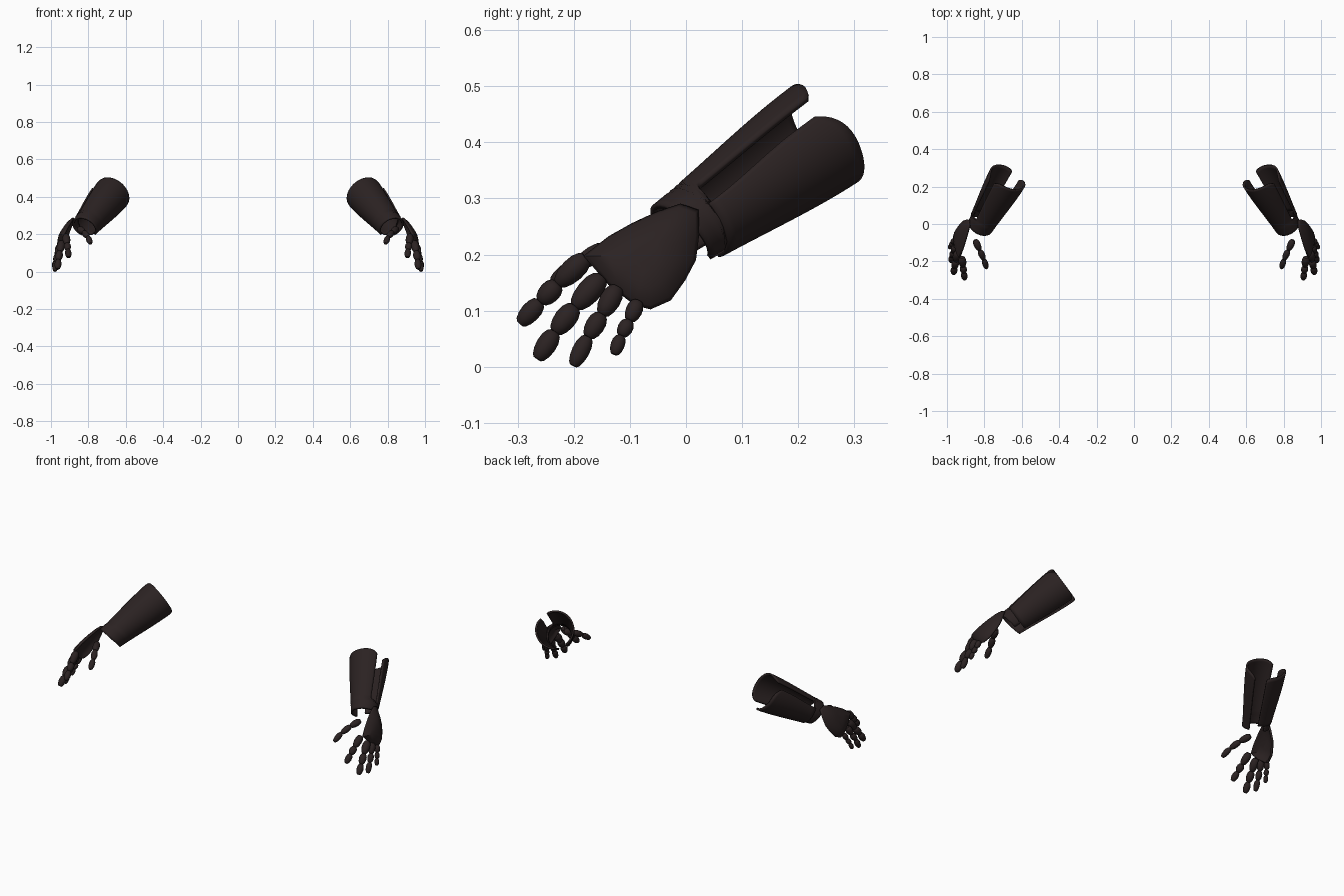
import bpy, bmesh, math
from mathutils import Vector

cube = bpy.data.objects.get("Cube")
if cube:
    bpy.data.objects.remove(cube, do_unlink=True)

mat = bpy.data.materials.new("dark_brown")
mat.use_nodes = True
COLOR = (0.024, 0.016, 0.016, 1)
mat.diffuse_color = COLOR
bsdf = mat.node_tree.nodes["Principled BSDF"]
bsdf.inputs["Base Color"].default_value = COLOR
bsdf.inputs["Roughness"].default_value = 0.6


def finish(name, bm, side, thickness=0, offset=0):
    """Mirror to the wanted side, add thickness and smooth shading."""
    for v in bm.verts:
        v.co.x *= side
    bmesh.ops.recalc_face_normals(bm, faces=bm.faces)
    me = bpy.data.meshes.new(name)
    bm.to_mesh(me)
    bm.free()
    me.materials.append(mat)
    ob = bpy.data.objects.new(("left_" if side > 0 else "right_") + name, me)
    bpy.context.collection.objects.link(ob)
    if thickness:
        mod = ob.modifiers.new("thickness", "SOLIDIFY")
        mod.thickness = thickness
        mod.offset = offset
    bpy.ops.object.select_all(action="DESELECT")
    ob.select_set(True)
    bpy.context.view_layer.objects.active = ob
    bpy.ops.object.shade_smooth_by_angle(angle=math.radians(40))


# Forearm axis and its two cross directions
WRIST = Vector((0.815, 0, 0.245))
ELBOW = Vector((0.675, 0.245, 0.415))
AXIS = (ELBOW - WRIST).normalized()
OUT = AXIS.cross(Vector((0, 0, 1))).normalized()
UP = OUT.cross(AXIS)


def smooth(a, b, t):
    k = min(max((t - a) / (b - a), 0), 1)
    return k * k * (3 - 2 * k)


def arm_point(t, angle, extra=0):
    a = math.radians(angle)
    r = 0.062 + 0.036 * smooth(-0.3, 1.1, t) + extra
    return WRIST.lerp(ELBOW, t) + r * (OUT * math.cos(a) + UP * math.sin(a))


def forearm_plate(name, side, span, ends, extra, rows=16, cols=24):
    bm = bmesh.new()
    grid = []
    for i in range(rows + 1):
        row = []
        for j in range(cols + 1):
            k = i / rows
            e = 2 * j / cols - 1
            lo, hi = span(k)
            angle = lo + (hi - lo) * j / cols
            t0, t1 = ends(angle, e)
            row.append(bm.verts.new(arm_point(t0 + (t1 - t0) * k, angle, extra)))
        grid.append(row)
    for i in range(rows):
        for j in range(cols):
            bm.faces.new((grid[i][j], grid[i][j + 1], grid[i + 1][j + 1], grid[i + 1][j]))
    finish(name, bm, side, 0.01)


def front_span(k):
    # the plate wraps around the wrist as a cuff, then opens along the arm
    return -60 + 120 * smooth(0.1, 0.2, k), 232


def front_ends(angle, e):
    return -0.04 - 0.04 * math.sin(math.radians(angle)), 1.01 - 0.07 * e ** 8


def outer_span(k):
    return -92, 28 + 8 * smooth(0, 0.8, k)


def outer_ends(angle, e):
    return 0.1, 1.01 - 0.13 * max(e, 0) ** 4 - 0.05 * max(-e, 0) ** 6


# Back of the hand: outline in (y, z), domed outward
HAND = [(0.02, 0.277), (-0.01, 0.287), (-0.05, 0.273), (-0.095, 0.252),
        (-0.136, 0.229), (-0.18, 0.196), (-0.136, 0.148), (-0.09, 0.112),
        (-0.064, 0.105), (-0.03, 0.12), (-0.005, 0.155), (0.014, 0.19),
        (0.02, 0.235)]


def hand_plate(side):
    bm = bmesh.new()
    cy, cz = -0.07, 0.195

    def place(y, z, k):
        x = 0.895 - 0.12 * y + 0.36 * (0.27 - z)
        return bm.verts.new((x + 0.02 - 0.032 * k ** 3, y, z))

    rings = [[place(cy + (y - cy) * k, cz + (z - cz) * k, k) for y, z in HAND]
             for k in (0.3, 0.6, 0.8, 0.93, 1)]
    bm.faces.new(rings[0])
    n = len(HAND)
    for a, b in zip(rings, rings[1:]):
        for i in range(n):
            j = (i + 1) % n
            bm.faces.new((a[i], a[j], b[j], b[i]))
    finish("hand_plate", bm, side, 0.01)


# Finger segments: barrels swelling in the middle
BARREL = [(0, 0.5), (0.06, 0.72), (0.25, 0.95), (0.5, 1), (0.75, 0.88), (0.93, 0.65), (1, 0.42)]


def barrel(name, side, start, end, radius, sides=14):
    bm = bmesh.new()
    direction = (end - start).normalized()
    a = direction.orthogonal().normalized()
    b = direction.cross(a)
    rings = []
    for t, r in BARREL:
        c = start.lerp(end, t)
        rings.append([bm.verts.new(c + radius * r * (a * math.cos(q) + b * math.sin(q)))
                      for q in (math.tau * i / sides for i in range(sides))])
    for p, q in zip(rings, rings[1:]):
        for i in range(sides):
            j = (i + 1) % sides
            bm.faces.new((p[i], p[j], q[j], q[i]))
    bm.faces.new(rings[0])
    bm.faces.new(rings[-1])
    finish(name, bm, side)


# Joint positions from knuckle to tip, and radius
FINGERS = {
    "thumb": (0.019, [(0.85, -0.085, 0.23), (0.825, -0.14, 0.212),
                      (0.802, -0.19, 0.185), (0.788, -0.238, 0.15)]),
    "index_finger": (0.021, [(0.92, -0.178, 0.195), (0.914, -0.228, 0.148),
                             (0.91, -0.26, 0.116), (0.905, -0.296, 0.077)]),
    "middle_finger": (0.022, [(0.942, -0.15, 0.16), (0.953, -0.198, 0.107),
                              (0.96, -0.234, 0.062), (0.965, -0.265, 0.014)]),
    "ring_finger": (0.019, [(0.955, -0.122, 0.142), (0.966, -0.15, 0.093),
                            (0.974, -0.175, 0.053), (0.979, -0.201, 0.002)]),
    "little_finger": (0.015, [(0.96, -0.085, 0.117), (0.971, -0.101, 0.082),
                              (0.979, -0.116, 0.055), (0.986, -0.128, 0.022)]),
}

for side in (1, -1):
    forearm_plate("forearm_front_plate", side, front_span, front_ends, 0, rows=30)
    forearm_plate("forearm_outer_plate", side, outer_span, outer_ends, 0.003)
    hand_plate(side)
    for finger, (radius, joints) in FINGERS.items():
        for i in range(3):
            barrel(f"{finger}_segment_{i + 1}", side, Vector(joints[i]),
                   Vector(joints[i + 1]), radius * (1 - 0.08 * i))
